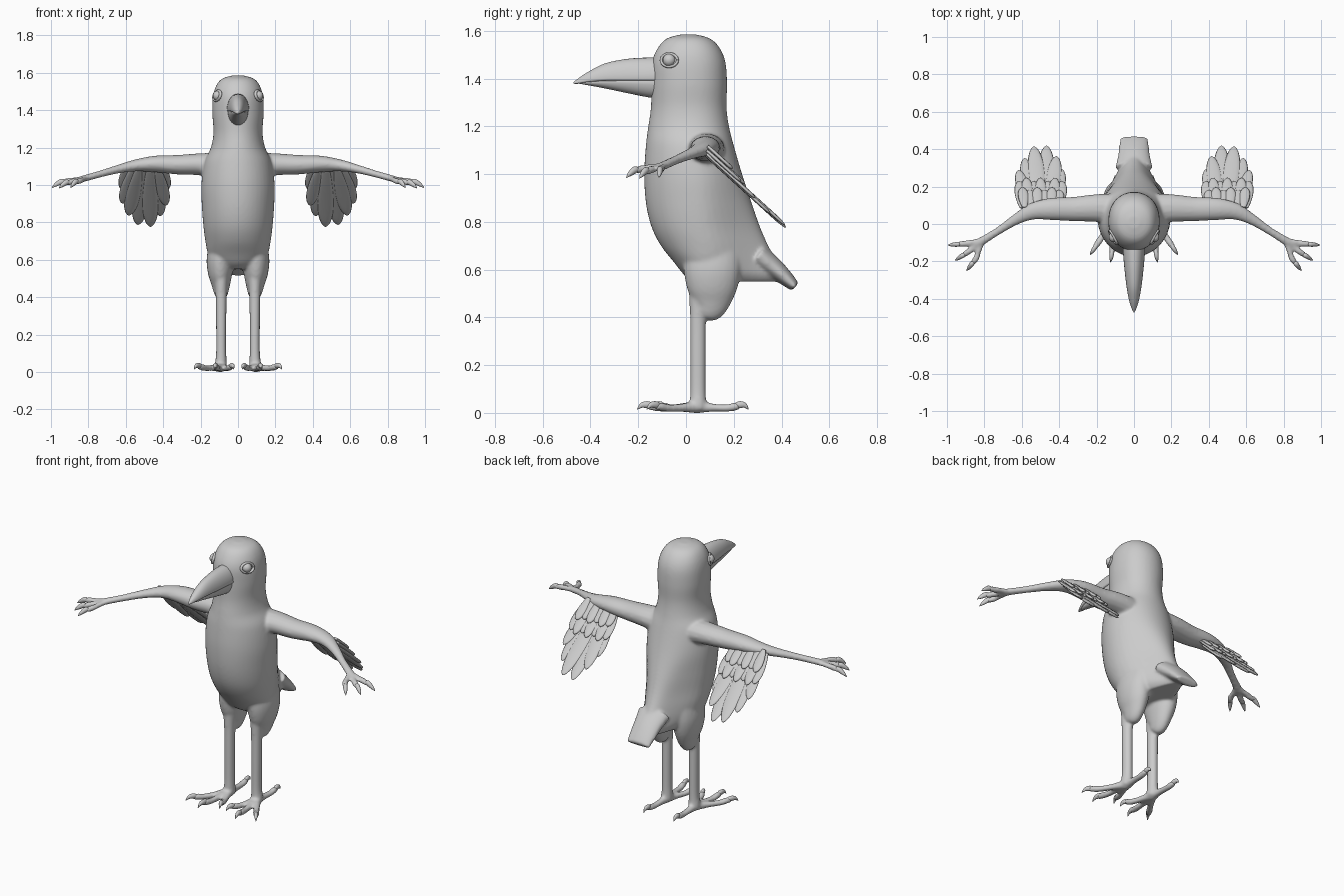
import bpy, bmesh
from math import sin, cos, pi
from mathutils import Vector, Matrix

Z, Y, X = Vector((0, 0, 1)), Vector((0, 1, 0)), Vector((1, 0, 0))


def dense(rows, n=6):
    """Catmull-Rom interpolation of tuples of numbers."""
    out = []
    for i in range(len(rows) - 1):
        a, b, c, d = (rows[max(i - 1, 0)], rows[i], rows[i + 1], rows[min(i + 2, len(rows) - 1)])
        for k in range(n):
            t = k / n
            out.append(tuple(0.5 * (2 * q + (r - p) * t + (2 * p - 5 * q + 4 * r - s) * t * t
                                    + (3 * q - p - 3 * r + s) * t ** 3) for p, q, r, s in zip(a, b, c, d)))
    return out + [tuple(rows[-1])]


def loft(bm, rings):
    """Skin a list of closed rings and cap both ends."""
    vs = [[bm.verts.new(p) for p in r] for r in rings]
    n = len(vs[0])
    for a, b in zip(vs, vs[1:]):
        for i in range(n):
            bm.faces.new((a[i], a[(i + 1) % n], b[(i + 1) % n], b[i]))
    bm.faces.new(vs[0])
    bm.faces.new(vs[-1])


def tube(bm, rows, side=1, ref=None, n=6, seg=14):
    """Elliptical tube through rows of (x, y, z, half width, half height)."""
    rows = dense(rows, n)
    pts = [Vector((r[0] * side, r[1], r[2])) for r in rows]
    rings = []
    for i, p in enumerate(pts):
        t = (pts[min(i + 1, len(pts) - 1)] - pts[max(i - 1, 0)]).normalized()
        s = t.cross(ref or (Y if abs(t.z) > 0.85 else Z)).normalized()
        u = s.cross(t)
        ra, rb = max(rows[i][3], .001), max(rows[i][4], .001)
        rings.append([p + s * ra * cos(2 * pi * k / seg) + u * rb * sin(2 * pi * k / seg) for k in range(seg)])
    loft(bm, rings)


def finish(bm, name, mirror=False):
    bmesh.ops.recalc_face_normals(bm, faces=bm.faces)
    for f in bm.faces:
        f.smooth = True
    me = bpy.data.meshes.new(name)
    bm.to_mesh(me)
    bm.free()
    ob = bpy.data.objects.new(name, me)
    bpy.context.collection.objects.link(ob)
    if mirror:
        ob.modifiers.new("mirror", 'MIRROR').use_mirror_merge = False
    return ob


# Torso and head: z, front y, back y, widest y, half width, half width at the back
torso = [(1.585, -.02, .04, .01, .03, .03), (1.568, -.08, .10, .01, .085, .085),
         (1.53, -.117, .14, .01, .117, .117), (1.47, -.142, .165, .01, .134, .134),
         (1.38, -.145, .172, .01, .137, .137), (1.28, -.147, .17, .01, .131, .131),
         (1.20, -.158, .18, .02, .145, .14), (1.12, -.168, .20, .03, .18, .17),
         (1.0, -.175, .235, .04, .196, .17), (.88, -.168, .275, .05, .193, .14),
         (.78, -.145, .31, .06, .185, .115), (.70, -.105, .345, .08, .175, .10),
         (.63, -.05, .385, .09, .16, .085), (.58, -.01, .405, .10, .13, .08),
         (.55, .03, .38, .10, .10, .07)]


def torso_ring(z, yf, yb, yc, w, wb, seg=48):
    ring = []
    for k in range(seg):
        a = 2 * pi * k / seg
        u, sx = cos(a), (1 if sin(a) >= 0 else -1)
        if u < 0:
            ring.append((w * sin(a), yc + u * (yc - yf), z))
        else:
            width = w + (wb - w) * u * u * (3 - 2 * u)
            ring.append((sx * width * max(0, 1 - u ** 2.4) ** .5, yc + u * (yb - yc), z))
    return ring


# Limb paths, given for the left side and repeated on both
arm = [(.08, .08, 1.10, .085, .075), (.20, .085, 1.11, .075, .06), (.32, .08, 1.108, .066, .053),
       (.44, .08, 1.112, .06, .045), (.54, .068, 1.105, .046, .033), (.63, .025, 1.087, .03, .024),
       (.73, -.04, 1.06, .021, .019), (.82, -.095, 1.035, .023, .018), (.85, -.11, 1.028, .016, .014)]
finger_tips = [(.995, -.113, .985), (.957, -.195, .982), (.895, -.25, .985)]
finger_mids = [(.905, -.105, 1.022), (.885, -.148, 1.018), (.845, -.185, 1.022)]
thigh = [(.085, .11, .68, .07, .12), (.095, .11, .60, .073, .12), (.095, .108, .53, .066, .108),
         (.092, .102, .475, .052, .088), (.091, .09, .44, .042, .07), (.09, .07, .42, .033, .045)]
leg = [(.09, .05, .50, .035, .038), (.09, .05, .40, .03, .034), (.09, .05, .25, .028, .033),
       (.09, .05, .10, .028, .033), (.092, .05, .03, .034, .036), (.092, .05, .014, .03, .032)]
toe_tips = [(.235, -.165), (.125, -.205), (.022, -.145), (.10, .262)]

body, claws = bmesh.new(), bmesh.new()
loft(body, [torso_ring(*r) for r in dense(torso)])
# Tail tip
tube(body, [(0, .30, .66, .10, .05), (0, .37, .605, .085, .042), (0, .42, .562, .08, .032),
            (0, .457, .527, .074, .022)], seg=24)
for s in (1, -1):
    tube(body, arm, s)
    tube(body, thigh, s, Y, seg=24)
    tube(body, leg, s, Y)
    # Fingers with claws
    for m, t in zip(finger_mids, finger_tips):
        m, t, w = Vector(m), Vector(t), Vector((.81, -.088, 1.036))
        k = m.lerp(t, .45) + Z * .008
        tube(body, [(*w, .017, .015), (*w.lerp(m, .6), .015, .014), (*m, .017, .017), (*k, .014, .014)], s)
        tube(claws, [(*m.lerp(k, .6), .010, .010), (*(k + Z * .004), .013, .015),
                     (*(k.lerp(t, .6) + Z * .004), .009, .010), (*t, .001, .001)], s)
    # Toes with claws
    for x, y in toe_tips:
        a, t = Vector((.092, .05, .024)), Vector((x, y, .014))
        p = lambda f, z: (*a.lerp(t, f).xy, z)
        tube(body, [(*a, .026, .026), (*p(.3, .022), .019, .018), (*p(.55, .02), .018, .016),
                    (*p(.7, .025), .018, .018), (*p(.82, .028), .015, .015)], s)
        tube(claws, [(*p(.73, .028), .009, .010), (*p(.82, .034), .012, .015),
                     (*p(.92, .032), .009, .011), (*t, .001, .001)], s)

# Blend torso, tail and limbs into one smooth skin
skin = finish(body, "body")
rm = skin.modifiers.new("blend", 'REMESH')
rm.mode, rm.voxel_size, rm.use_smooth_shade = 'VOXEL', .008, True
sm = skin.modifiers.new("soften", 'SMOOTH')
sm.factor, sm.iterations = .5, 8
finish(claws, "claws")


# Beak halves: y, top z, bottom z, half width
def beak(name, rows, power_top, power_bottom):
    bm, rings = bmesh.new(), []
    for y, zt, zb, zm, w in dense(rows):
        ring = []
        for k in range(28):
            a = 2 * pi * k / 28
            h, p = (zt - zm, power_top) if sin(a) >= 0 else (zm - zb, power_bottom)
            ring.append((w * cos(a), y, zm + h * (1 if sin(a) >= 0 else -1) * abs(sin(a)) ** p))
        rings.append(ring)
    loft(bm, rings)
    finish(bm, name)


beak("upper_beak", [(-.10, 1.487, 1.385, 1.40, .060), (-.16, 1.488, 1.387, 1.40, .058),
                    (-.25, 1.482, 1.388, 1.40, .050), (-.34, 1.463, 1.388, 1.40, .039),
                    (-.41, 1.428, 1.384, 1.393, .026), (-.455, 1.398, 1.378, 1.385, .011),
                    (-.472, 1.384, 1.379, 1.381, .002)], 1, .6)
beak("lower_beak", [(-.10, 1.395, 1.315, 1.39, .055), (-.16, 1.395, 1.322, 1.39, .052),
                    (-.25, 1.394, 1.340, 1.39, .043), (-.34, 1.393, 1.359, 1.388, .032),
                    (-.41, 1.388, 1.372, 1.384, .019), (-.445, 1.383, 1.378, 1.381, .006)], .6, 1)

# Eyes and the lids round them
bm = bmesh.new()
bmesh.ops.create_uvsphere(bm, u_segments=24, v_segments=16, radius=.027,
                          matrix=Matrix.Translation((.108, -.07, 1.477)))
finish(bm, "eye", True)
bm = bmesh.new()
loop = []
for k in range(25):
    dy, dz = .034 * cos(2 * pi * k / 24), .027 * sin(2 * pi * k / 24)
    loop.append((.112 + .5 * dy - .25 * dz, -.07 + dy, 1.477 + dz, .006, .008))
tube(bm, loop, ref=X, n=2, seg=10)
finish(bm, "eyelid", True)

# Wing feathers lie on a plane sloping down and back from the arm
down, normal = Vector((0, .74, -.672)), Vector((0, .672, .74))


def feather(bm, x0, d0, x1, d1, w, layer):
    rows = []
    for f, g in ((0, .45), (.2, .75), (.5, 1), (.75, .95), (.9, .66), (.97, .36), (1, .06)):
        p = Vector((x0 + (x1 - x0) * f, .085, 1.095)) + down * (d0 + (d1 - d0) * f) + normal * layer
        rows.append((*p, w * g, .008 * min(1, g + .3)))
    tube(bm, rows, ref=normal, n=3, seg=12)


bm = bmesh.new()
primaries = [(.43, .385, .29, .034), (.45, .415, .38, .040), (.47, .468, .46, .044),
             (.50, .535, .45, .044), (.53, .585, .37, .040), (.56, .618, .28, .034)]
for i, (x0, x1, d, w) in enumerate(primaries):
    feather(bm, x0, .0, x1, d, w, -.012 + .005 * (i % 2))
finish(bm, "flight_feathers", True)
bm = bmesh.new()
for i in range(7):
    x = .40 + .033 * i
    feather(bm, x, .0, x + (x - .5) * .16, .19 + (.02 if i % 2 else 0), .031, .004 + .004 * (i % 2))
for i in range(6):
    x = .41 + .035 * i
    feather(bm, x, -.01, x + (x - .5) * .14, .115 + (.015 if i % 2 else 0), .028, .016 + .004 * (i % 2))
finish(bm, "covert_feathers", True)
